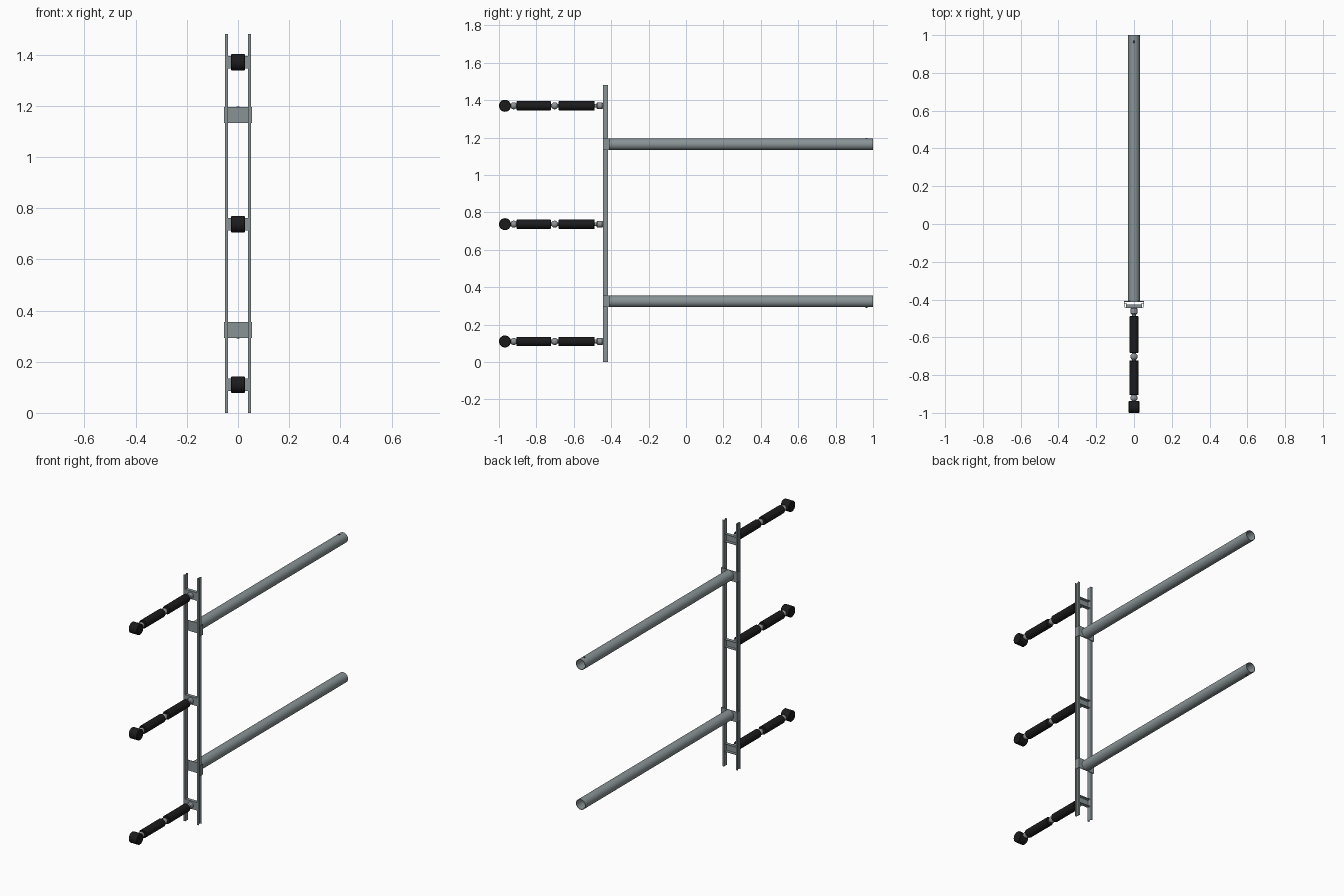
import bpy, bmesh, math
from mathutils import Matrix

if "Cube" in bpy.data.objects:
    bpy.data.objects.remove(bpy.data.objects["Cube"])


def material(name, rgb):
    m = bpy.data.materials.new(name)
    m.diffuse_color = (*rgb, 1)
    m.use_nodes = True
    m.node_tree.nodes["Principled BSDF"].inputs["Base Color"].default_value = m.diffuse_color
    return m


STEEL = material("galvanised_steel", (0.25, 0.29, 0.30))
JOINT = material("joint_metal", (0.28, 0.30, 0.31))
BLACK = material("black_rubber", (0.011, 0.011, 0.012))
DARK = material("dark_button", (0.06, 0.07, 0.07))


def finish(bm, name, mat, smooth=True):
    bmesh.ops.recalc_face_normals(bm, faces=bm.faces)
    me = bpy.data.meshes.new(name)
    bm.to_mesh(me)
    bm.free()
    me.materials.append(mat)
    ob = bpy.data.objects.new(name, me)
    bpy.context.collection.objects.link(ob)
    if smooth:
        bpy.ops.object.select_all(action='DESELECT')
        ob.select_set(True)
        bpy.context.view_layer.objects.active = ob
        bpy.ops.object.shade_smooth_by_angle(angle=math.radians(35))
    return ob


def extrude(name, pts, vec, mat):
    """Closed outline of 3D points pushed along vec."""
    bm = bmesh.new()
    f = bm.faces.new([bm.verts.new(p) for p in pts])
    ext = bmesh.ops.extrude_face_region(bm, geom=[f], use_keep_orig=True)
    bmesh.ops.translate(bm, vec=vec, verts=[v for v in ext["geom"] if isinstance(v, bmesh.types.BMVert)])
    return finish(bm, name, mat, False)


def lathe(name, prof, loc, mat, axis='Y', n=32, closed=False):
    """Spin (radius, distance) points about an axis through loc."""
    bm = bmesh.new()
    rings = []
    for r, d in prof:
        ring = []
        for i in range(n):
            a = 2 * math.pi * i / n
            u, v = r * math.cos(a), r * math.sin(a)
            p = {'X': (d, u, v), 'Y': (u, d, v), 'Z': (u, v, d)}[axis]
            ring.append(bm.verts.new([a0 + b0 for a0, b0 in zip(p, loc)]))
        rings.append(ring)
    pairs = list(zip(rings, rings[1:]))
    if closed:
        pairs.append((rings[-1], rings[0]))
    else:
        bm.faces.new(rings[0])
        bm.faces.new(rings[-1])
    for a, b in pairs:
        for i in range(n):
            j = (i + 1) % n
            bm.faces.new((a[i], a[j], b[j], b[i]))
    return finish(bm, name, mat)


def rod(name, y0, y1, r, z, mat, bev=0.0):
    prof = [(r, y0), (r, y1)] if not bev else \
        [(r - bev, y0), (r, y0 + bev), (r, y1 - bev), (r - bev, y1)]
    return lathe(name, prof, (0, 0, z), mat)


# Two upright channel rails, open outwards
T = 0.003
for s, side in ((-1, "left"), (1, "right")):
    c = [(0.040, -0.445), (0.051, -0.445), (0.051, -0.445 + T), (0.040 + T, -0.445 + T),
         (0.040 + T, -0.417 - T), (0.051, -0.417 - T), (0.051, -0.417), (0.040, -0.417)]
    extrude(f"{side}_rail", [(s * x, y, 0) for x, y in c], (0, 0, 1.48), STEEL)

# Long tubes with a wrap-round bracket and a spring button
for z, sg, side in ((1.164, 1, "upper"), (0.324, -1, "lower")):
    lathe(f"{side}_tube", [(0.031, -0.412), (0.031, 1.0), (0.028, 1.0), (0.028, -0.412)],
          (0, 0, z), STEEL, closed=True, n=40)
    u = [(-0.054, -0.440), (-0.054, -0.408), (0.054, -0.408), (0.054, -0.440),
         (0.051, -0.440), (0.051, -0.412), (-0.051, -0.412), (-0.051, -0.440)]
    extrude(f"{side}_tube_bracket", [(x, y, z - 0.031) for x, y in u], (0, 0, 0.062), STEEL)
    lathe(f"{side}_button", [(0.006, 0.029 * sg), (0.006, 0.032 * sg), (0.004, 0.034 * sg)],
          (0, 0.965, z), DARK, axis='Z', n=16)

# Three padded arms on cross brackets
for z, n in ((0.11, "lower"), (0.737, "middle"), (1.37, "upper")):
    # Cross bracket: plate with top and bottom flanges
    h = 0.024
    u = [(-0.445, -h), (-0.425, -h), (-0.425, T - h), (-0.445 + T, T - h),
         (-0.445 + T, h - T), (-0.425, h - T), (-0.425, h), (-0.445, h)]
    extrude(f"{n}_cross_bracket", [(-0.0405, y, z + d) for y, d in u], (0.081, 0, 0), STEEL)
    # Mounting hub and core rod
    rod(f"{n}_hub", -0.478, -0.444, 0.018, z, JOINT, 0.004)
    rod(f"{n}_core_rod", -0.95, -0.46, 0.010, z, JOINT)
    # Padded sleeves
    rod(f"{n}_inner_sleeve", -0.682, -0.488, 0.025, z, BLACK, 0.003)
    rod(f"{n}_outer_sleeve", -0.906, -0.722, 0.025, z, BLACK, 0.003)
    # Joint balls
    for k, y in (("middle", -0.702), ("end", -0.921)):
        ball = [(0.019 * math.sin(a), 0.019 * math.cos(a))
                for a in [math.pi * (i + 0.5) / 12 for i in range(12)]]
        lathe(f"{n}_{k}_joint", ball, (0, y, z), JOINT, n=24)
    # End roller
    lathe(f"{n}_roller", [(0.029, -0.028), (0.032, -0.025), (0.032, 0.025), (0.029, 0.028)],
          (0, -0.968, z), BLACK, axis='X')
